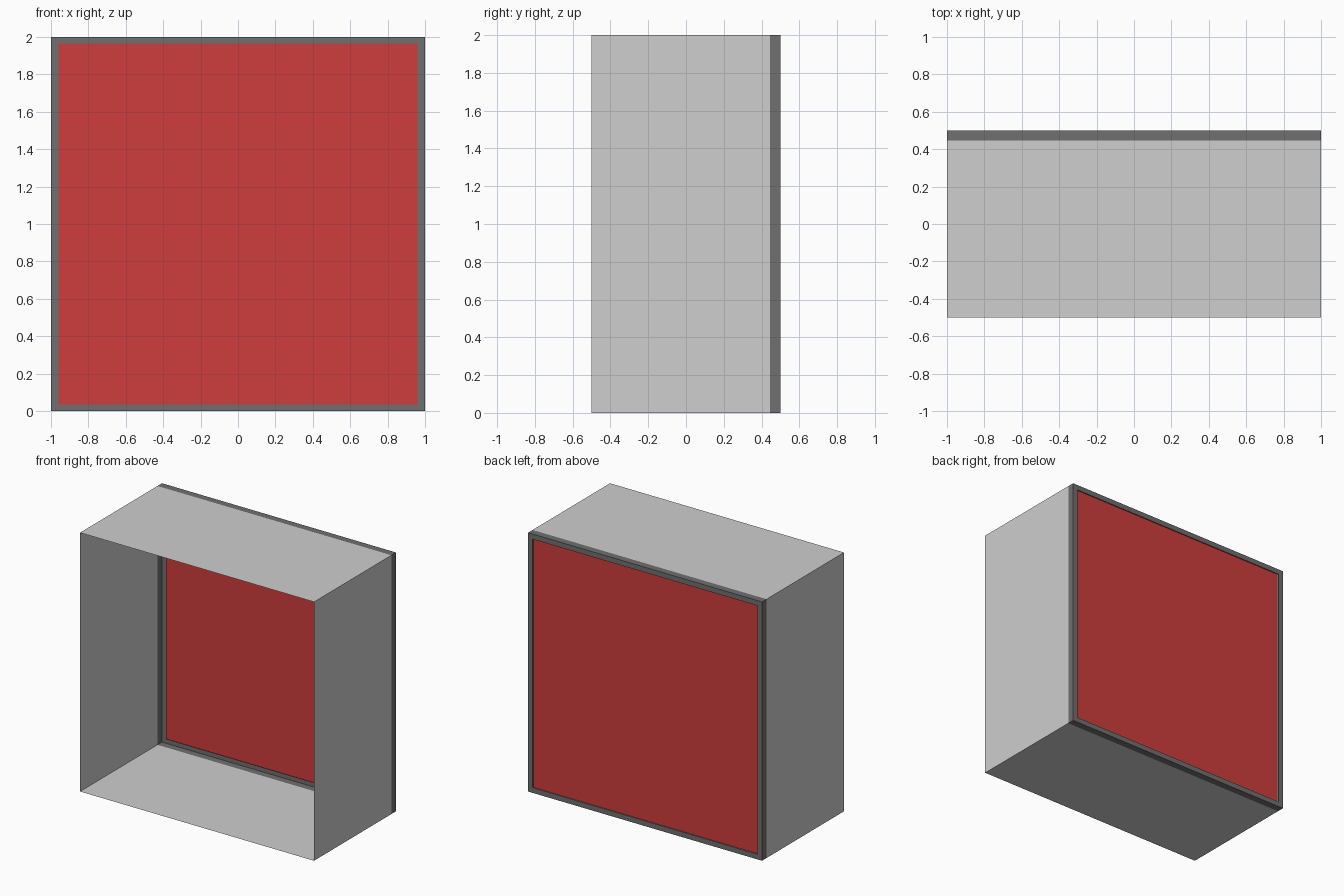
import bpy, bmesh

if "Cube" in bpy.data.objects:
    bpy.data.objects.remove(bpy.data.objects["Cube"])

def material(name, rgb):
    m = bpy.data.materials.new(name)
    m.diffuse_color = (*rgb, 1)
    m.use_nodes = True
    m.node_tree.nodes["Principled BSDF"].inputs["Base Color"].default_value = m.diffuse_color
    return m

grey = material("light grey", (0.62, 0.62, 0.62))
dark = material("dark grey", (0.16, 0.16, 0.16))
red = material("red", (0.62, 0.045, 0.045))

def sweep(name, profile, mat):
    """Square rings at (inset, y), skinned one to the next; the last ring is left open."""
    bm = bmesh.new()
    rings = []
    for inset, y in profile:
        h = 1 - inset
        rings.append([bm.verts.new((sx * h, y, 1 + sz * h))
                      for sx, sz in ((-1, -1), (1, -1), (1, 1), (-1, 1))])
    for a, b in zip(rings, rings[1:]):
        for i in range(4):
            j = (i + 1) % 4
            bm.faces.new((a[i], a[j], b[j], b[i]))
    bmesh.ops.recalc_face_normals(bm, faces=bm.faces)
    me = bpy.data.meshes.new(name)
    bm.to_mesh(me)
    bm.free()
    me.materials.append(mat)
    ob = bpy.data.objects.new(name, me)
    bpy.context.collection.objects.link(ob)
    return ob

# thin open-fronted sleeve
sweep("sleeve_walls", [(0, -0.5), (0, 0.445)], grey)

# back rim: outer band, turned-in lip and short return
sweep("back_frame", [(0, 0.445), (0, 0.5), (0.04, 0.5), (0.04, 0.49)], dark)

# red back panel, just inside the lip
bpy.ops.mesh.primitive_plane_add(size=2, location=(0, 0.492, 1), rotation=(1.5707963, 0, 0))
panel = bpy.context.object
panel.name = "back_panel"
panel.scale = (0.958, 0.965, 1)
panel.data.materials.append(red)
